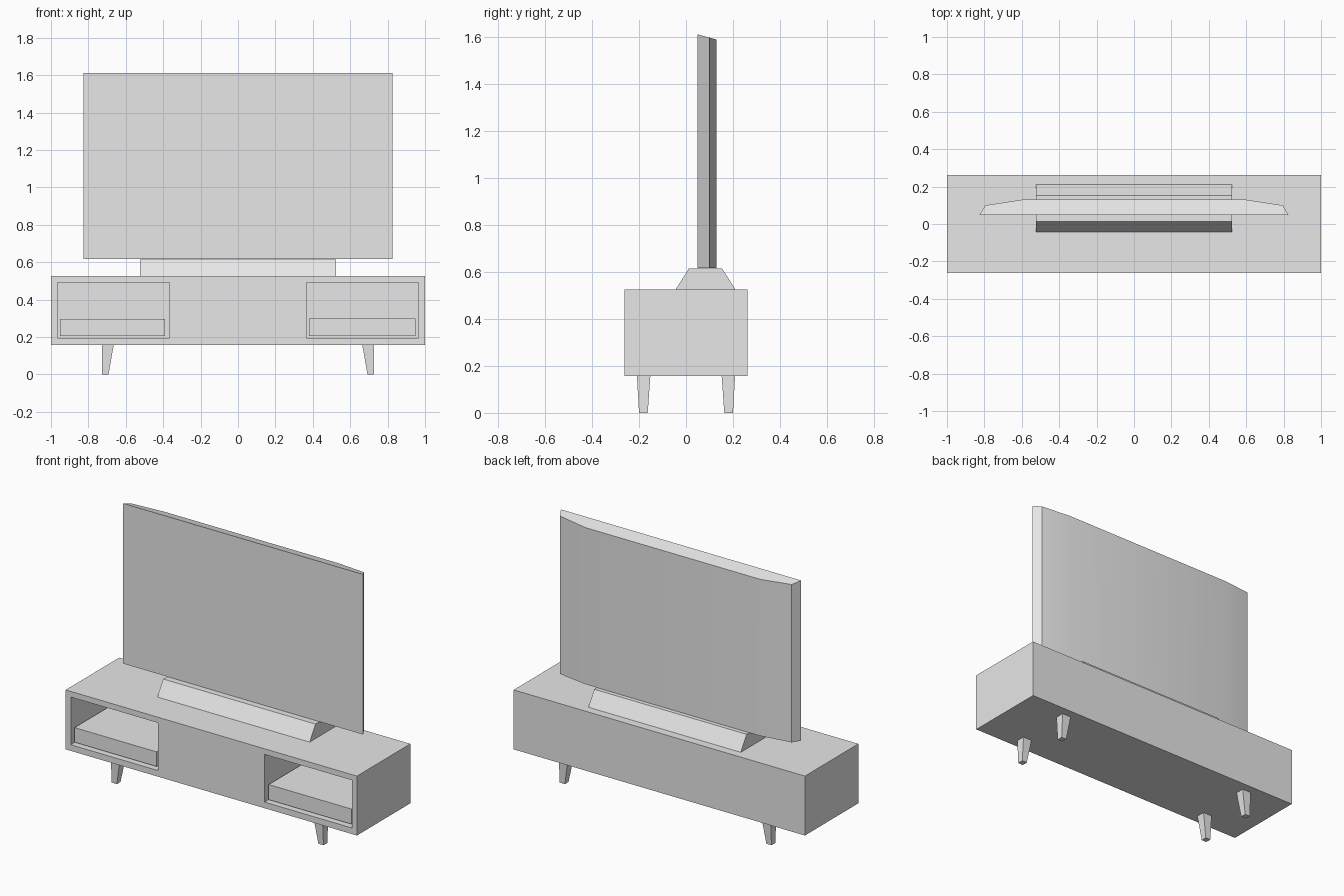
import bpy
import bmesh
import math
from mathutils import Vector

old = bpy.data.objects.get("Cube")
if old:
    bpy.data.objects.remove(old, do_unlink=True)

GREY = (0.8, 0.8, 0.8, 1.0)
grey = bpy.data.materials.new("plain grey")
grey.use_nodes = True
grey.diffuse_color = GREY
grey.node_tree.nodes["Principled BSDF"].inputs["Base Color"].default_value = GREY


def add_object(name, bm):
    bmesh.ops.recalc_face_normals(bm, faces=bm.faces)
    mesh = bpy.data.meshes.new(name)
    bm.to_mesh(mesh)
    bm.free()
    mesh.materials.append(grey)
    obj = bpy.data.objects.new(name, mesh)
    bpy.context.collection.objects.link(obj)
    return obj


def prism(name, points, offset):
    """Extrude a closed outline of 3D points along an offset."""
    bm = bmesh.new()
    face = bm.faces.new([bm.verts.new(p) for p in points])
    result = bmesh.ops.extrude_face_region(bm, geom=[face], use_keep_orig=True)
    verts = [g for g in result["geom"] if isinstance(g, bmesh.types.BMVert)]
    bmesh.ops.translate(bm, verts=verts, vec=Vector(offset))
    return add_object(name, bm)


def box(name, x, y, z):
    outline = [(x[0], y[0], z[0]), (x[1], y[0], z[0]),
               (x[1], y[1], z[0]), (x[0], y[1], z[0])]
    return prism(name, outline, (0, 0, z[1] - z[0]))


# Cabinet with two open compartments cut into the front
BOTTOM, TOP, DEPTH = 0.157, 0.526, 0.262
cabinet = box("cabinet", (-1, 1), (-DEPTH, DEPTH), (BOTTOM, TOP))
for side, label in ((-1, "right"), (1, "left")):
    cutter = box(label + "_compartment_cutter", sorted((side * 0.366, side * 0.965)),
                 (-0.4, 0.235), (0.195, 0.491))
    cutter.hide_render = True
    cut = cabinet.modifiers.new(label + "_compartment", "BOOLEAN")
    cut.object = cutter
    cut.solver = "EXACT"
    bpy.context.view_layer.objects.active = cabinet
    bpy.ops.object.modifier_apply(modifier=cut.name)
    bpy.data.objects.remove(cutter, do_unlink=True)

# Media boxes inside the compartments
box("right_media_box", (-0.953, -0.39), (-0.242, 0.215), (0.206, 0.297))
box("left_media_box", (0.38, 0.948), (-0.242, 0.215), (0.206, 0.3))

# Tapered legs with a vertical outer side
for sx, side in ((-1, "right"), (1, "left")):
    for sy, end in ((-1, "front"), (1, "back")):
        leg = box(f"{end}_{side}_leg", sorted((sx * 0.665, sx * 0.727)),
                  sorted((sy * 0.152, sy * 0.209)), (0, BOTTOM))
        for v in leg.data.vertices:
            if v.co.z < 0.01:
                if abs(v.co.x) < 0.7:
                    v.co.x = sx * 0.692
                v.co.y = sy * (0.163 if abs(v.co.y) < 0.18 else 0.2)

# Wedge-shaped screen stand
FOOT = 0.523
prism("screen_stand",
      [(-FOOT, -0.044, TOP), (-FOOT, 0.21, TOP),
       (-FOOT, 0.153, 0.616), (-FOOT, 0.013, 0.616)], (2 * FOOT, 0, 0))

# Screen with a shallow rounded back and a top sloping to the rear
half = [(0.825, 0.049), (0.795, 0.1), (0.6, 0.13)]
outline = half + [(-x, y) for x, y in reversed(half)]
screen = prism("screen", [(x, y, 0.618) for x, y in outline], (0, 0, 0.994))
for v in screen.data.vertices:
    if v.co.z > 1:
        v.co.z -= (v.co.y - 0.049) * 0.27
bpy.ops.object.select_all(action="DESELECT")
screen.select_set(True)
bpy.context.view_layer.objects.active = screen
bpy.ops.object.shade_smooth_by_angle(angle=math.radians(30))
screen.select_set(False)
